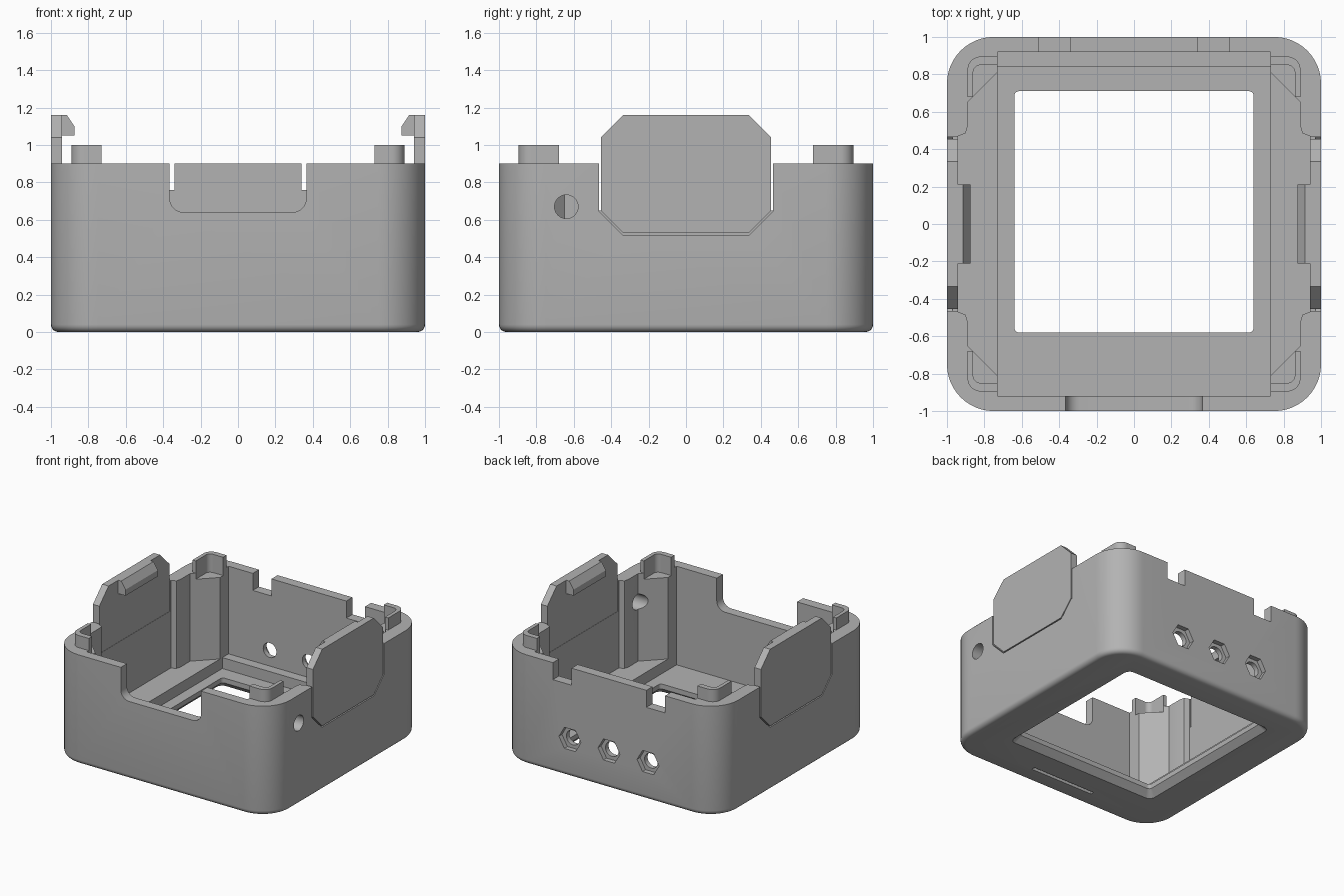
import bpy, bmesh, math
from mathutils import Vector

cube = bpy.data.objects.get("Cube")
if cube:
    bpy.data.objects.remove(cube, do_unlink=True)

grey = bpy.data.materials.new("plain grey")
grey.use_nodes = True
COLOUR = (0.45, 0.45, 0.45, 1)
grey.diffuse_color = COLOUR
grey.node_tree.nodes["Principled BSDF"].inputs["Base Color"].default_value = COLOUR


def loft(name, rings):
    """Closed solid through rings of equal point count."""
    bm = bmesh.new()
    loops = [[bm.verts.new(p) for p in ring] for ring in rings]
    n = len(loops[0])
    for a, b in zip(loops, loops[1:]):
        for i in range(n):
            bm.faces.new((a[i], a[(i + 1) % n], b[(i + 1) % n], b[i]))
    bm.faces.new(loops[0][::-1])
    bm.faces.new(loops[-1])
    bmesh.ops.recalc_face_normals(bm, faces=bm.faces)
    mesh = bpy.data.meshes.new(name)
    bm.to_mesh(mesh)
    bm.free()
    mesh.materials.append(grey)
    ob = bpy.data.objects.new(name, mesh)
    bpy.context.collection.objects.link(ob)
    return ob


def rounded(hx, hy, r, z, cy=0, seg=12):
    pts = []
    for k, (sx, sy) in enumerate(((1, 1), (-1, 1), (-1, -1), (1, -1))):
        for i in range(seg + 1):
            t = math.pi / 2 * (k + i / seg)
            pts.append((sx * (hx - r) + r * math.cos(t),
                        cy + sy * (hy - r) + r * math.sin(t), z))
    return pts


def prism(name, outline, axis, lo, hi):
    """Extrude a 2D outline along an axis (0 = x, 1 = y, 2 = z)."""
    def place(a, b, c):
        p = [a, b]
        p.insert(axis, c)
        return Vector(p)
    return loft(name, [[place(a, b, c) for a, b in outline] for c in (lo, hi)])


def rect(a0, a1, b0, b1):
    return [(a0, b0), (a1, b0), (a1, b1), (a0, b1)]


def ngon(a, b, r, n):
    return [(a + r * math.cos(math.tau * i / n), b + r * math.sin(math.tau * i / n))
            for i in range(n)]


def octagon(g):
    """Clip outline in y, z, grown by g."""
    k = g * 0.41
    half = [(0.335 + k, 0.53 - g), (0.455 + g, 0.65 - k),
            (0.455 + g, 1.04 + k), (0.335 + k, 1.16 + g)]
    return half + [(-y, z) for y, z in reversed(half)]


def shade(ob, angle=30):
    bpy.ops.object.select_all(action='DESELECT')
    ob.select_set(True)
    bpy.context.view_layer.objects.active = ob
    bpy.ops.object.shade_smooth_by_angle(angle=math.radians(angle))


# Shell: rounded bottom edge, walls, stepped lip on top
FILLET = 0.04
rings = []
for i in range(6):
    t = math.pi / 2 * i / 5
    d = FILLET * (1 - math.sin(t))
    rings.append(rounded(1 - d, 1 - d, 0.25 - d, FILLET * (1 - math.cos(t))))
rings += [rounded(1, 1, 0.25, 0.9), rounded(0.89, 0.895, 0.07, 0.9),
          rounded(0.89, 0.895, 0.07, 1.0)]
shell = loft("case_shell", rings)

# Cavity plan with diagonal corner posts
quarter = [(0.94, 0.47), (0.90, 0.485), (0.89, 0.52), (0.89, 0.65),
           (0.73, 0.81), (0.73, 0.92)]
left_half = quarter + [(-x, y) for x, y in reversed(quarter)]
plan = left_half + [(-x, -y) for x, y in left_half]

cutters = [
    # lip is kept only at the corners
    prism("lip_gap_sides", rect(-0.95, 0.95, -0.68, 0.68), 2, 0.9, 1.2),
    prism("lip_gap_ends", rect(-0.73, 0.73, -0.95, 0.95), 2, 0.9, 1.2),
    loft("post_pocket", [rounded(0.86, 0.85, 0.04, z) for z in (0.85, 1.2)]),
    # interior
    prism("cavity", plan, 2, 0.18, 1.3),
    prism("floor_recess", rect(-0.73, 0.73, -0.92, 0.84), 2, 0.09, 0.3),
    loft("window", [rounded(0.64 + c, 0.645 + c, 0.025 + c / 2, z, 0.065, 6)
                    for c, z in ((0.06, -0.01), (0.05, 0), (0, 0.05), (0, 0.3))]),
    prism("bottom_slot", rect(-0.29, 0.29, -0.85, -0.82), 2, -0.1, 0.03),
    # round hole in one side wall
    prism("side_hole", ngon(-0.64, 0.67, 0.063, 32), 0, 0.7, 1.1),
]

# Front opening with rounded lower corners
R = 0.075
arc = [(0.365 - R + R * math.sin(t), 0.64 + R - R * math.cos(t))
       for t in (math.pi / 2 * i / 8 for i in range(9))]
right_side = arc + [(0.365, 1.2)]
cutters.append(prism("front_opening", right_side + [(-x, z) for x, z in reversed(right_side)],
                     1, -1.1, -0.8))

# Back nut pockets with bores
for x in (-0.355, 0, 0.355):
    cutters.append(prism("nut_pocket", ngon(x, 0.31, 0.1, 6), 1, 0.96, 1.1))
    cutters.append(prism("bolt_bore", ngon(x, 0.31, 0.06, 32), 1, 0.88, 1.1))

# Back notches, clip slots and clip grooves
for s in (-1, 1):
    a, b = sorted((s * 0.34, s * 0.51))
    cutters.append(prism("back_notch", rect(a, b, 0.76, 1.2), 1, 0.8, 1.1))
    a, b = sorted((s * 0.8, s * 1.1))
    cutters.append(prism("clip_slot", rect(-0.465, 0.465, 0.65, 1.3), 0, a, b))
    a, b = sorted((s * 0.97, s * 1.1))
    cutters.append(prism("clip_groove", octagon(0.01), 0, a, b))

bpy.context.view_layer.objects.active = shell
for cutter in cutters:
    mod = shell.modifiers.new(cutter.name, 'BOOLEAN')
    mod.operation = 'DIFFERENCE'
    mod.solver = 'EXACT'
    mod.object = cutter
    bpy.ops.object.modifier_apply(modifier=mod.name)
    bpy.data.objects.remove(cutter, do_unlink=True)
shade(shell)

# Snap clips: octagonal plate with a wedge hook inside
hook = [(0.95, 1.05), (0.875, 1.05), (0.875, 1.10), (0.915, 1.16), (0.95, 1.16)]
for s, side in ((1, "left"), (-1, "right")):
    a, b = sorted((s * 0.942, s * 1.0))
    prism(side + "_clip_plate", octagon(0), 0, a, b)
    prism(side + "_clip_hook", [(s * x, z) for x, z in hook], 1, -0.21, 0.21)
